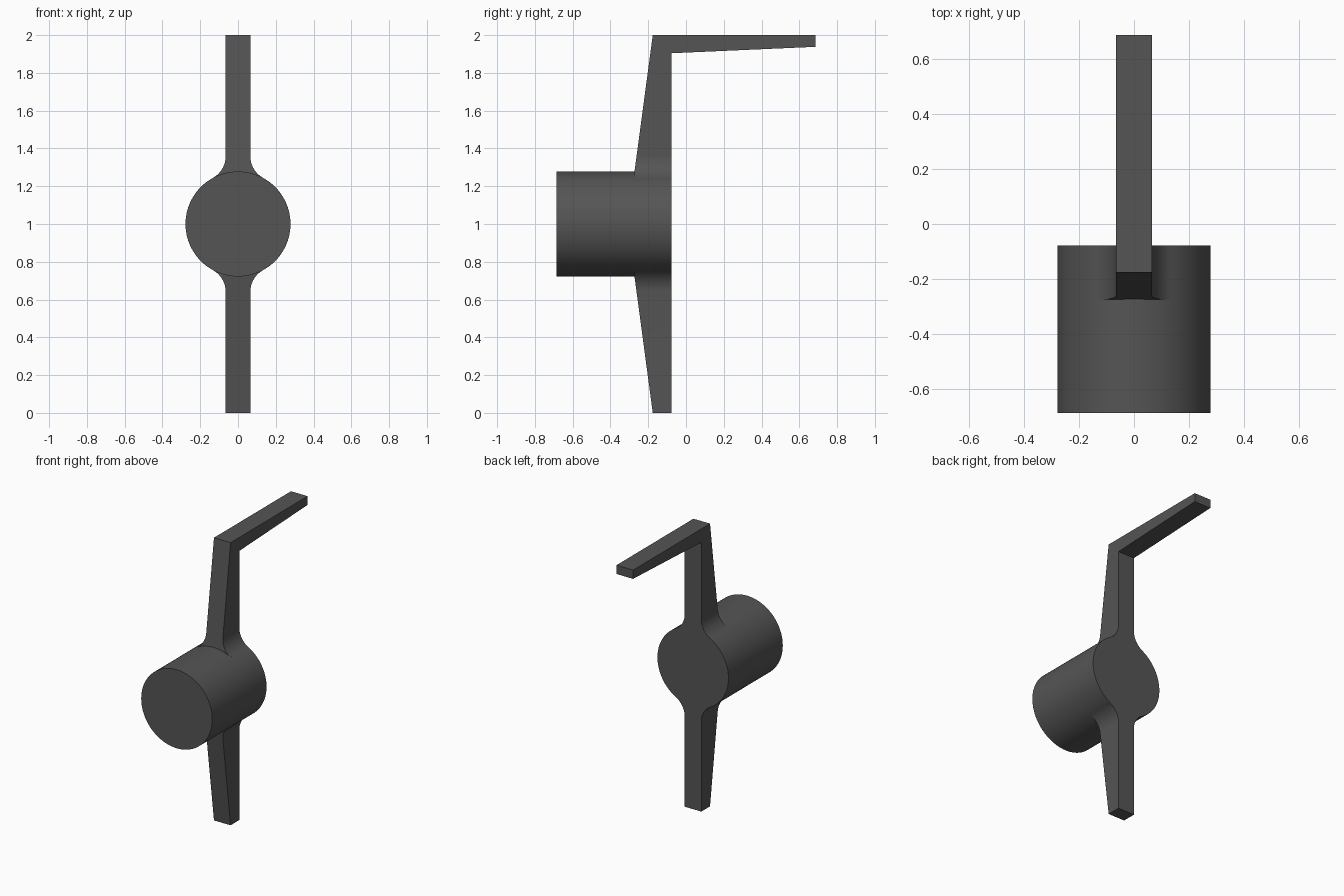
import bpy, bmesh
from math import sin, cos, pi, atan2, sqrt

if "Cube" in bpy.data.objects:
    bpy.data.objects.remove(bpy.data.objects["Cube"])

R, W, F = 0.278, 0.065, 0.133          # hub radius, half blade width, fillet radius
Y_FRONT, Y_BACK, Y_END = -0.685, -0.078, 0.685


def prism(name, pts, a, b, axis):
    """Extrude a 2D profile from a to b: axis 'x' takes (y, z), axis 'y' takes (x, z)."""
    def place(p, d):
        return (d, p[0], p[1]) if axis == 'x' else (p[0], d, p[1])
    bm = bmesh.new()
    face = bm.faces.new([bm.verts.new(place(p, a)) for p in pts])
    new = bmesh.ops.extrude_face_region(bm, geom=[face])["geom"]
    shift = (b - a, 0, 0) if axis == 'x' else (0, b - a, 0)
    bmesh.ops.translate(bm, vec=shift,
                        verts=[v for v in new if isinstance(v, bmesh.types.BMVert)])
    bmesh.ops.recalc_face_normals(bm, faces=bm.faces)
    me = bpy.data.meshes.new(name)
    bm.to_mesh(me)
    bm.free()
    ob = bpy.data.objects.new(name, me)
    bpy.context.collection.objects.link(ob)
    return ob


def boolean(ob, other, op):
    mod = ob.modifiers.new(op, 'BOOLEAN')
    mod.object, mod.operation, mod.solver = other, op, 'EXACT'
    bpy.context.view_layer.objects.active = ob
    bpy.ops.object.modifier_apply(modifier=mod.name)
    bpy.data.objects.remove(other)


# Side profile: tapered vertical blade with the rearward lever on top
side = [(-0.176, 0), (Y_BACK, 0), (Y_BACK, 1.904), (Y_END, 1.938), (Y_END, 2),
        (-0.176, 2), (-0.273, 1.275), (-0.273, 0.725)]
handle = prism("handle", side, -0.3, 0.3, 'x')

# Front outline: straight blade with fillets running onto the hub
cx = W + F
h = sqrt((R + F) ** 2 - cx ** 2)
end = atan2(-h, -cx) + 2 * pi
quarter = [(cx + F * cos(t), h + F * sin(t))
           for t in (pi + (end - pi) * i / 14 for i in range(15))]
quarter = [(W, 1.1)] + quarter
right = quarter + [(x, -z) for x, z in reversed(quarter)]
outline = [(x, 1 + z) for x, z in right + [(-x, z) for x, z in reversed(right)]]
boolean(handle, prism("outline_cutter", outline, -1, 1, 'y'), 'INTERSECT')

# Round hub
circle = [(R * cos(2 * pi * i / 96), 1 + R * sin(2 * pi * i / 96)) for i in range(96)]
boolean(handle, prism("hub", circle, Y_FRONT, Y_BACK, 'y'), 'UNION')

# Dark grey finish and smooth round surfaces
mat = bpy.data.materials.new("dark_grey")
mat.diffuse_color = (0.09, 0.09, 0.09, 1)
mat.use_nodes = True
mat.node_tree.nodes["Principled BSDF"].inputs["Base Color"].default_value = mat.diffuse_color
handle.data.materials.clear()
handle.data.materials.append(mat)
bpy.ops.object.select_all(action='DESELECT')
handle.select_set(True)
bpy.context.view_layer.objects.active = handle
bpy.ops.object.shade_smooth_by_angle(angle=pi / 6)
